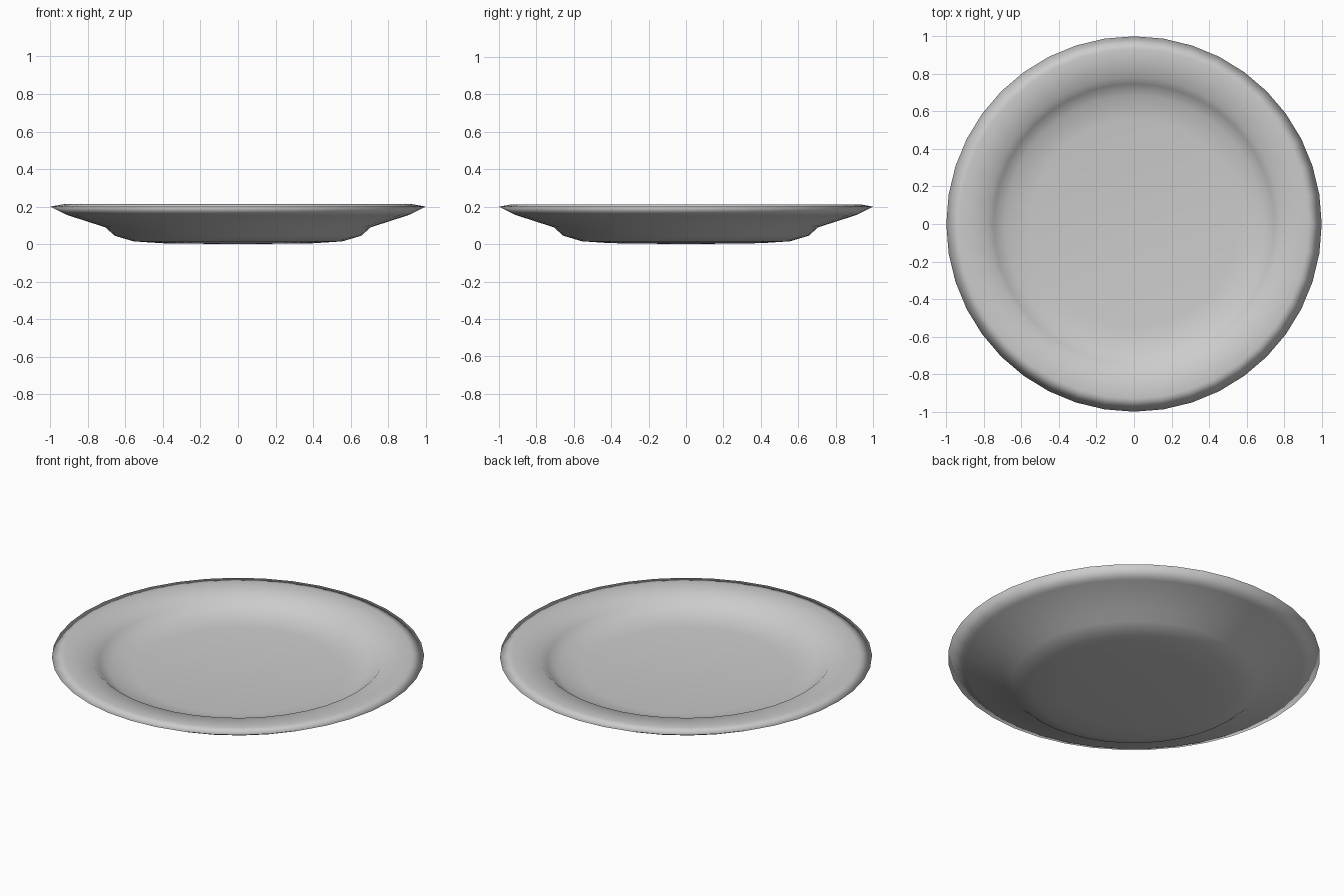
import bpy, bmesh, math

if "Cube" in bpy.data.objects:
    bpy.data.objects.remove(bpy.data.objects["Cube"])

SEGMENTS = 40

# half cross-section (radius, height): underside, rim, then inner dish
PROFILE = [
    (0.40, 0.005), (0.55, 0.015), (0.65, 0.045), (0.70, 0.09),
    (0.90, 0.155), (0.99, 0.20),
    (0.92, 0.213), (0.775, 0.20), (0.74, 0.165), (0.68, 0.13), (0.55, 0.115),
]


def lathe(name, profile, bottom_z, top_z):
    bm = bmesh.new()
    rings = []
    for r, z in profile:
        rings.append([bm.verts.new((r * math.cos(2 * math.pi * i / SEGMENTS),
                                    r * math.sin(2 * math.pi * i / SEGMENTS), z))
                      for i in range(SEGMENTS)])
    for a, b in zip(rings, rings[1:]):
        for i in range(SEGMENTS):
            j = (i + 1) % SEGMENTS
            bm.faces.new((a[i], a[j], b[j], b[i]))
    # close the centre of both sides
    for ring, z in ((rings[0], bottom_z), (rings[-1], top_z)):
        c = bm.verts.new((0, 0, z))
        for i in range(SEGMENTS):
            bm.faces.new((c, ring[i], ring[(i + 1) % SEGMENTS]))
    bmesh.ops.recalc_face_normals(bm, faces=bm.faces)
    for f in bm.faces:
        f.smooth = True
    mesh = bpy.data.meshes.new(name)
    bm.to_mesh(mesh)
    bm.free()
    obj = bpy.data.objects.new(name, mesh)
    bpy.context.collection.objects.link(obj)
    return obj


# dinner plate
plate = lathe("plate", [(r / 0.99, z) for r, z in PROFILE], 0.0, 0.11)
